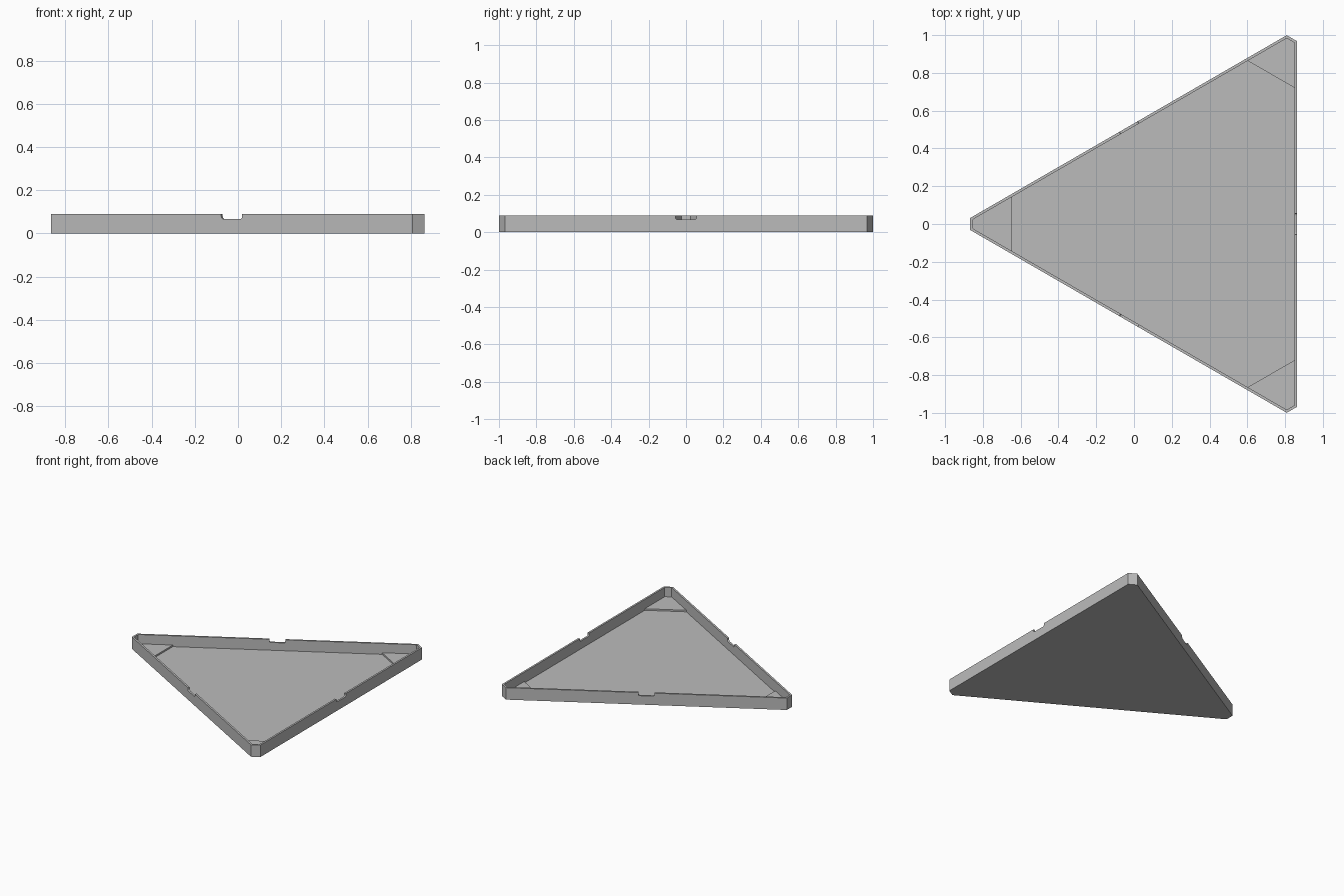
import bpy, bmesh
from math import sin, cos, radians, sqrt, pi
from mathutils import Matrix, Vector

if "Cube" in bpy.data.objects:
    bpy.data.objects.remove(bpy.data.objects["Cube"], do_unlink=True)

SIDE = 0.5955                  # centre to long wall
CORNER = 2 * SIDE - 0.0554     # centre to clipped corner
WALL = 0.014
HEIGHT = 0.09
FLOOR = 0.008
GUSSET_TOP = 0.02
GUSSET_EDGE = 0.915            # centre to inner edge of gusset
CENTRE = Vector((0.2685, 0, 0))

grey = bpy.data.materials.new("grey")
grey.use_nodes = True
grey.diffuse_color = (0.5, 0.5, 0.5, 1)
grey.node_tree.nodes["Principled BSDF"].inputs["Base Color"].default_value = (0.5, 0.5, 0.5, 1)


def half_width(a, b):
    """Half length of an edge at distance a whose neighbours lie at distance b, 60 degrees away."""
    return (b - a / 2) / sin(pi / 3)


def turned(x, y, z, angle):
    return CENTRE + Matrix.Rotation(angle, 3, 'Z') @ Vector((x, y, z))


def finish(name, bm):
    bmesh.ops.remove_doubles(bm, verts=bm.verts, dist=1e-5)
    bmesh.ops.recalc_face_normals(bm, faces=bm.faces)
    mesh = bpy.data.meshes.new(name)
    bm.to_mesh(mesh)
    bm.free()
    mesh.materials.append(grey)
    bpy.context.collection.objects.link(bpy.data.objects.new(name, mesh))


def notch_profile(half=0.056, bottom=0.067, r=0.011, steps=4):
    """Round-cornered notch as (y, z) points, from +y to -y."""
    right = [(half, HEIGHT)]
    for i in range(steps + 1):
        a = pi / 2 * i / steps
        right.append((half - r + r * cos(a), bottom + r - r * sin(a)))
    return right + [(-y, z) for y, z in reversed(right)]


def add_wall(bm, dist, other, angle, notch):
    """One mitred wall: outer face, inner face and the rim between them."""
    loops = []
    for inset, base in ((0, 0), (WALL, FLOOR)):
        d = dist - inset
        h = half_width(d, other - inset)
        outline = [(-h, base), (h, base), (h, HEIGHT)] + notch + [(-h, HEIGHT)]
        loops.append([bm.verts.new(turned(d, y, z, angle)) for y, z in outline])
        bm.faces.new(loops[-1])
    outer, inner = loops
    for i in range(2, len(outer) - 1):
        bm.faces.new((outer[i], outer[i + 1], inner[i + 1], inner[i]))


def add_hexagon(bm, side, corner, z):
    points = []
    for k in range(3):
        for d, other, step in ((side, corner, 0), (corner, side, 60)):
            points.append(turned(d, -half_width(d, other), z, radians(120 * k + step)))
    bm.faces.new([bm.verts.new(p) for p in points])


# Tray: underside, floor, notched long walls and clipped corners
tray = bmesh.new()
add_hexagon(tray, SIDE, CORNER, 0)
add_hexagon(tray, SIDE - WALL, CORNER - WALL, FLOOR)
for k in range(3):
    add_wall(tray, SIDE, CORNER, radians(120 * k), notch_profile())
    add_wall(tray, CORNER, SIDE, radians(120 * k + 60), [])
finish("tray", tray)

# Raised gussets on the floor in the three corners
for k, place in enumerate(("back", "left_tip", "front")):
    gusset = bmesh.new()
    rings = []
    for z in (FLOOR, GUSSET_TOP):
        ring = []
        for d, sign in ((GUSSET_EDGE, -1), (CORNER - WALL, -1), (CORNER - WALL, 1), (GUSSET_EDGE, 1)):
            y = sign * half_width(d, SIDE - WALL)
            ring.append(gusset.verts.new(turned(d, y, z, radians(120 * k + 60))))
        gusset.faces.new(ring)
        rings.append(ring)
    low, high = rings
    for i in range(4):
        j = (i + 1) % 4
        gusset.faces.new((low[i], low[j], high[j], high[i]))
    finish(place + "_corner_gusset", gusset)
